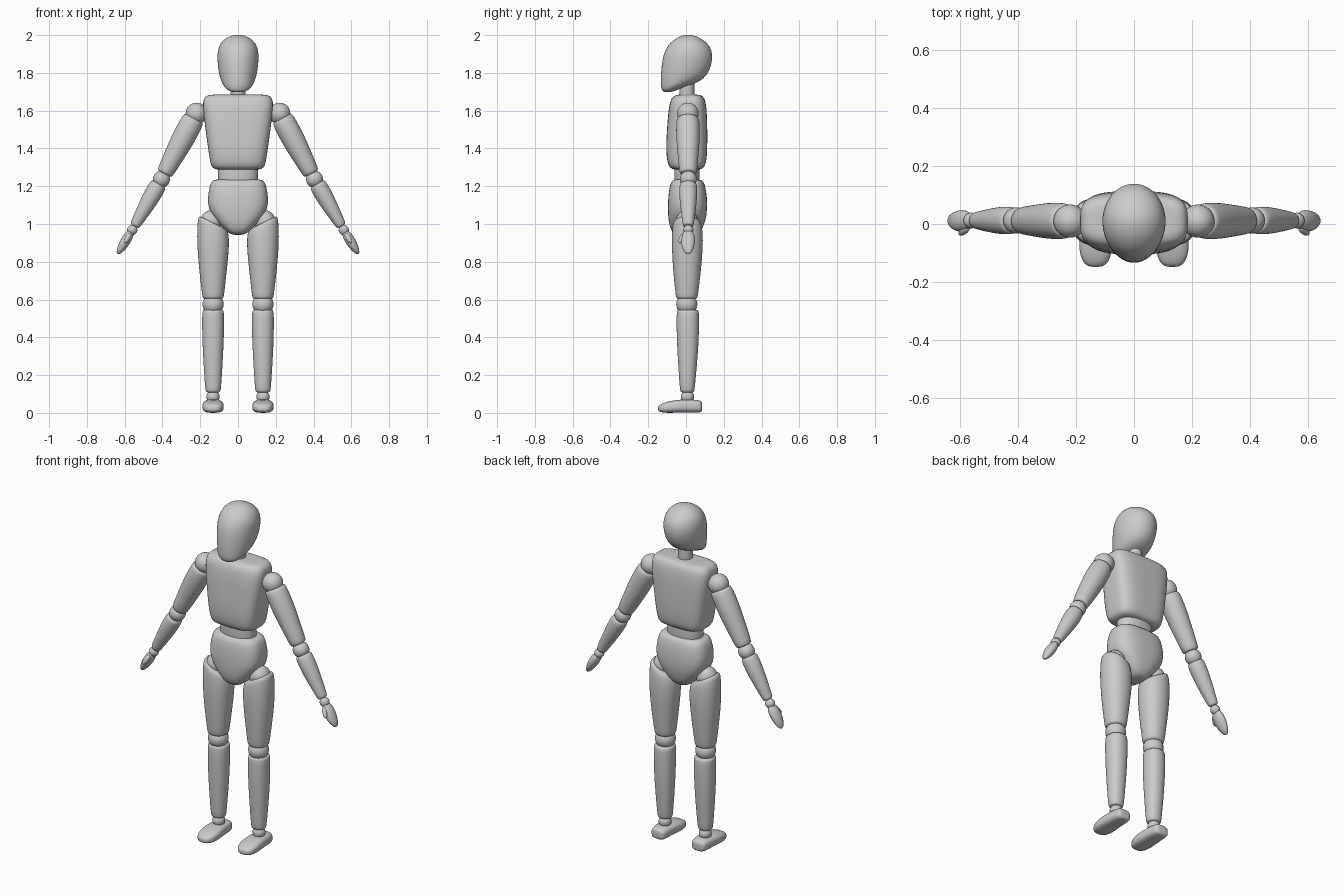
import bpy, bmesh
from math import cos, sin, tau
from mathutils import Matrix, Vector

SEG = 32
UP = Matrix.Identity(4)


def finish(bm, name, mirror, sub=0):
    bmesh.ops.recalc_face_normals(bm, faces=bm.faces)
    me = bpy.data.meshes.new(name)
    bm.to_mesh(me)
    bm.free()
    me.polygons.foreach_set("use_smooth", [True] * len(me.polygons))
    ob = bpy.data.objects.new(name, me)
    bpy.context.collection.objects.link(ob)
    if sub:
        ob.modifiers.new("Smooth", "SUBSURF").levels = sub
        ob.modifiers["Smooth"].render_levels = sub
    if mirror:
        ob.modifiers.new("Mirror", "MIRROR")
    return ob


def loft(name, sections, frame=UP, mirror=False):
    """Sections: (height, half width, depth min, depth max, squareness, slope)."""
    bm = bmesh.new()
    rings = []
    for t, w, v0, v1, *rest in sections:
        n = rest[0] if rest else 2
        slope = rest[1] if len(rest) > 1 else 0
        ring = []
        for i in range(SEG):
            c, s = cos(tau * i / SEG), sin(tau * i / SEG)
            r = (abs(c) ** n + abs(s) ** n) ** (-1 / n)
            u, v = w * c * r, (v0 + v1) / 2 + (v1 - v0) / 2 * s * r
            ring.append(bm.verts.new(frame @ Vector((u, v, t + slope * u))))
        rings.append(ring)
    for a, b in zip(rings, rings[1:]):
        for i in range(SEG):
            j = (i + 1) % SEG
            bm.faces.new((a[i], a[j], b[j], b[i]))
    bm.faces.new(rings[0])
    bm.faces.new(rings[-1])
    return finish(bm, name, mirror, 1)


def along(p, q):
    """Frame with its height axis running from p to q, depth close to y."""
    d = (Vector(q) - Vector(p)).normalized()
    u = Vector((0, 1, 0)).cross(d).normalized()
    m = Matrix((u, d.cross(u), d)).transposed().to_4x4()
    return Matrix.Translation(p) @ m


def ball(name, centre, r):
    bm = bmesh.new()
    bmesh.ops.create_uvsphere(bm, u_segments=32, v_segments=20, radius=r,
                              matrix=Matrix.Translation(centre))
    return finish(bm, name, True)


# Head and neck
loft("head", [(1.698, .02, -.112, -.085), (1.702, .045, -.124, -.065), (1.722, .07, -.132, -.015),
              (1.745, .084, -.134, .055), (1.77, .094, -.134, .095), (1.81, .104, -.132, .125),
              (1.87, .11, -.126, .142), (1.92, .109, -.112, .138), (1.96, .092, -.085, .113),
              (1.985, .064, -.05, .076), (1.998, .034, -.018, .042), (2.001, .01, .004, .02)])
loft("neck", [(1.64, .04, -.034, .044), (1.65, .04, -.034, .044), (1.78, .04, -.034, .044),
              (1.79, .04, -.034, .044)])

# Trunk
loft("chest", [(1.685, .12, -.03, .05, 4), (1.684, .158, -.055, .08, 4), (1.668, .184, -.078, .098, 4),
               (1.62, .187, -.092, .11, 4), (1.5, .172, -.101, .113, 4), (1.4, .158, -.106, .113, 4),
               (1.325, .147, -.1, .108, 4), (1.296, .138, -.086, .094, 4), (1.285, .11, -.06, .07, 4)])
loft("waist", [(1.2, .105, -.062, .072, 2.3), (1.21, .105, -.062, .072, 2.3),
               (1.32, .105, -.062, .072, 2.3), (1.33, .105, -.062, .072, 2.3)])
loft("pelvis", [(1.236, .1, -.045, .06, 3), (1.234, .132, -.068, .084, 3), (1.215, .147, -.085, .1, 3),
                (1.14, .162, -.095, .112, 3), (1.075, .157, -.096, .112, 3), (1.02, .117, -.093, .104, 3),
                (.975, .075, -.084, .088, 3), (.948, .045, -.064, .066, 3), (.942, .02, -.03, .035, 3)])

# Legs
ball("hip_joint", (.14, .005, 1.015), .058)
leg = Matrix.Translation((.132, 0, 0))
loft("thigh", [(1.005, .055, -.045, .055, 2.2, .5), (1.008, .074, -.066, .076, 2.2, .5),
               (.99, .081, -.072, .085, 2.2, .45), (.92, .086, -.076, .091, 2.2, .2),
               (.82, .08, -.073, .086, 2.2), (.7, .067, -.063, .073, 2.2), (.625, .058, -.055, .064, 2.2),
               (.607, .055, -.052, .06, 2.2), (.602, .042, -.04, .048, 2.2)], leg, True)
ball("knee_joint", (.132, .004, .575), .056)
loft("shin", [(.545, .045, -.038, .055, 2.2), (.543, .056, -.048, .067, 2.2), (.52, .058, -.05, .069, 2.2),
              (.4, .058, -.05, .069, 2.2), (.25, .05, -.041, .058, 2.2), (.13, .042, -.033, .046, 2.2),
              (.112, .039, -.03, .044, 2.2), (.107, .028, -.02, .034, 2.2)], leg, True)
ball("ankle_joint", (.132, .008, .085), .035)
foot = Matrix(((1, 0, 0, .132), (0, 0, 1, 0), (0, 1, 0, 0), (0, 0, 0, 1)))
loft("foot", [(-.148, .016, .014, .03, 2.5), (-.142, .034, .006, .042, 2.8), (-.12, .05, .001, .053, 3),
              (-.08, .058, 0, .064, 3), (-.03, .055, .002, .071, 3), (.03, .05, .002, .071, 3),
              (.068, .046, .001, .068, 3), (.083, .038, .006, .061, 3), (.086, .022, .018, .05, 3)],
     foot, True)

# Arms
S, E, W, T = (.22, .01, 1.585), (.405, .012, 1.237), (.56, .012, .968), (.637, .012, .842)
ball("shoulder_joint", S, .057)
loft("upper_arm", [(.028, .045, -.045, .045), (.03, .057, -.058, .058), (.06, .061, -.063, .063),
                   (.15, .062, -.063, .063), (.26, .053, -.054, .054), (.34, .046, -.048, .048),
                   (.358, .042, -.044, .044), (.362, .032, -.034, .034)], along(S, E), True)
ball("elbow_joint", E, .045)
loft("forearm", [(.028, .034, -.036, .036), (.03, .043, -.045, .045), (.055, .047, -.048, .048),
                 (.12, .046, -.047, .047), (.22, .035, -.036, .036), (.27, .029, -.03, .03),
                 (.284, .026, -.027, .027), (.287, .018, -.019, .019)], along(E, W), True)
ball("wrist_joint", W, .027)
loft("hand", [(.008, .01, -.014, .014), (.012, .019, -.025, .025), (.04, .026, -.036, .036),
              (.075, .027, -.04, .036), (.11, .022, -.033, .03), (.135, .014, -.022, .02),
              (.149, .006, -.008, .008)], along(W, T), True)
loft("thumb", [(0, .006, -.006, .006), (.01, .012, -.013, .013), (.035, .014, -.014, .014),
               (.055, .011, -.011, .011), (.064, .004, -.004, .004)],
     along((.57, -.01, .95), (.601, -.036, .897)), True)
